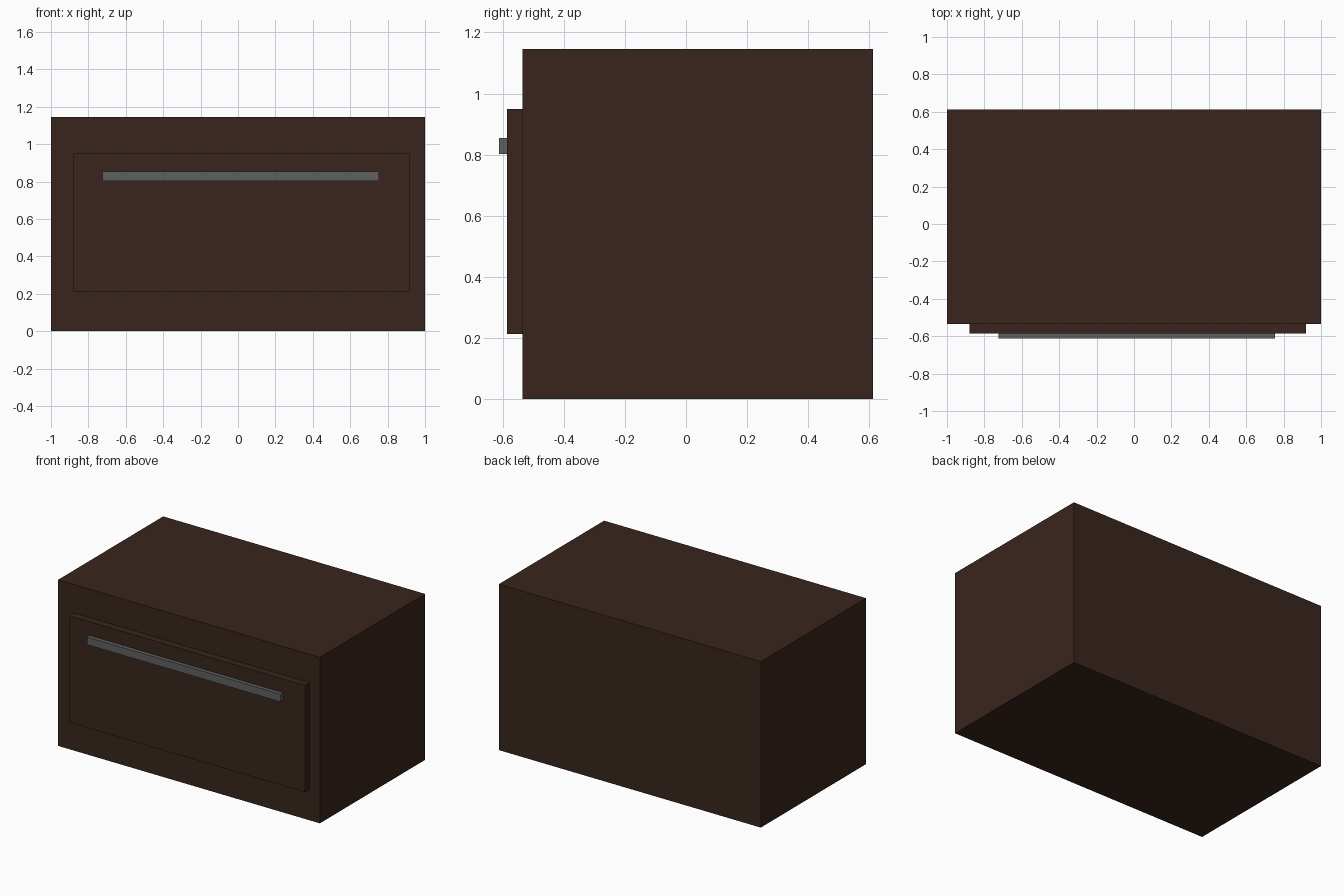
import bpy
from mathutils import Vector

if "Cube" in bpy.data.objects:
    bpy.data.objects.remove(bpy.data.objects["Cube"])


def material(name, rgb):
    mat = bpy.data.materials.new(name)
    mat.diffuse_color = (*rgb, 1)
    mat.use_nodes = True
    mat.node_tree.nodes["Principled BSDF"].inputs["Base Color"].default_value = mat.diffuse_color
    return mat


def box(name, low, high, mat):
    low, high = Vector(low), Vector(high)
    bpy.ops.mesh.primitive_cube_add(size=1, location=(low + high) / 2)
    obj = bpy.context.object
    obj.name = name
    obj.scale = high - low
    bpy.ops.object.transform_apply(location=False, rotation=False, scale=True)
    obj.data.materials.append(mat)
    return obj


wood = material("dark_wood", (0.041, 0.0185, 0.0123))
metal = material("grey_metal", (0.115, 0.115, 0.115))

# Cabinet body
box("cabinet_body", (-1, -0.535, 0), (1, 0.612, 1.146), wood)
# Raised drawer front
box("drawer_front", (-0.88, -0.585, 0.213), (0.92, -0.535, 0.95), wood)
# Long bar handle
box("handle", (-0.725, -0.612, 0.802), (0.755, -0.585, 0.855), metal)
